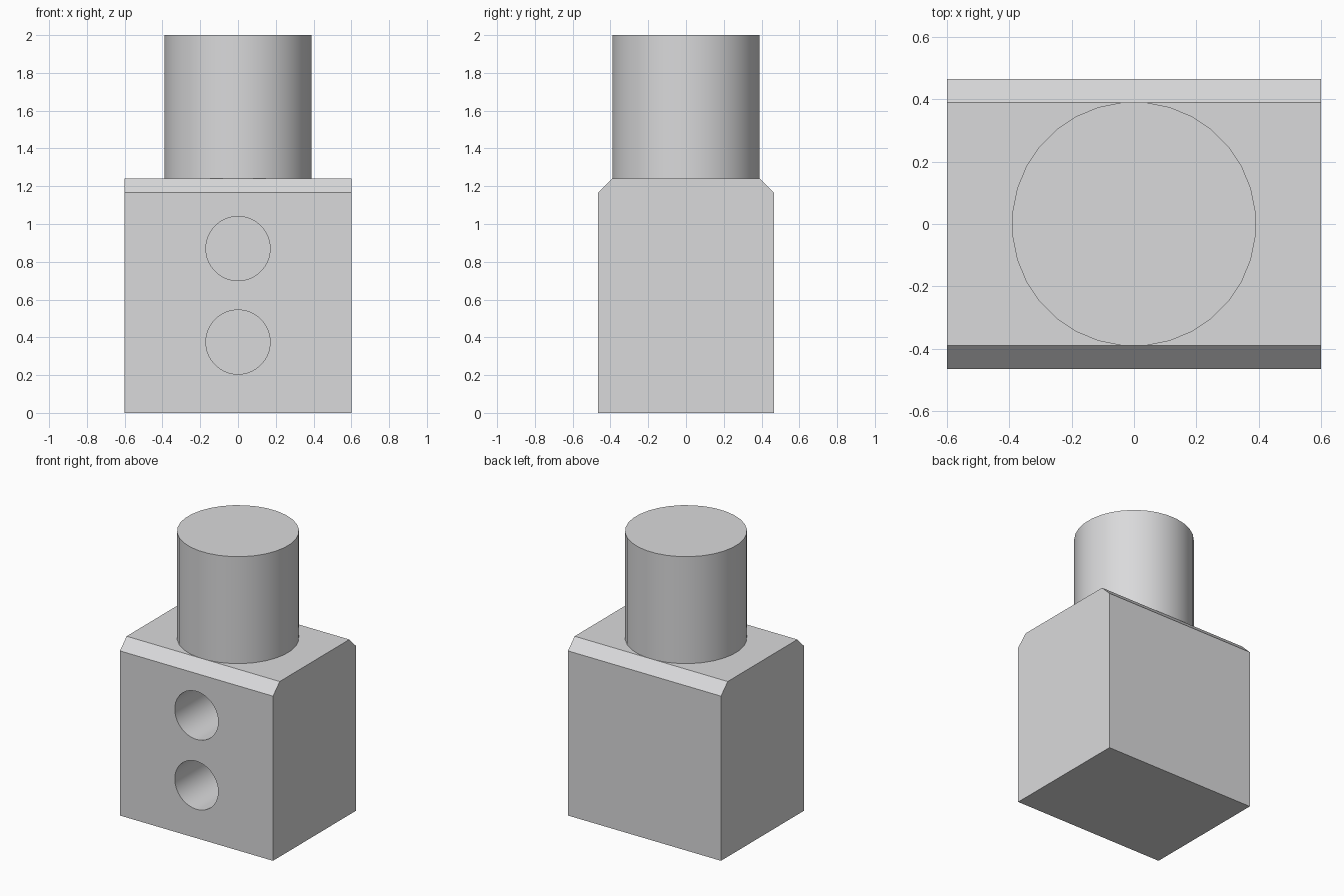
import bpy, bmesh, math
from mathutils import Matrix

if "Cube" in bpy.data.objects:
    bpy.data.objects.remove(bpy.data.objects["Cube"])

grey = bpy.data.materials.new("light_grey")
grey.diffuse_color = (0.7, 0.7, 0.71, 1)
grey.use_nodes = True
grey.node_tree.nodes["Principled BSDF"].inputs["Base Color"].default_value = grey.diffuse_color


def make_object(name, bm):
    bmesh.ops.recalc_face_normals(bm, faces=bm.faces)
    mesh = bpy.data.meshes.new(name)
    bm.to_mesh(mesh)
    bm.free()
    mesh.materials.append(grey)
    obj = bpy.data.objects.new(name, mesh)
    bpy.context.collection.objects.link(obj)
    return obj


def cylinder(name, radius, depth, sides, matrix):
    bm = bmesh.new()
    bmesh.ops.create_cone(bm, cap_ends=True, segments=sides, radius1=radius,
                          radius2=radius, depth=depth, matrix=matrix)
    return make_object(name, bm)


def smooth(obj):
    bpy.ops.object.select_all(action='DESELECT')
    obj.select_set(True)
    bpy.context.view_layer.objects.active = obj
    bpy.ops.object.shade_smooth_by_angle(angle=math.radians(30))


# Block: chamfered profile in the YZ plane, extruded along X
half = [(0.465, 0), (0.465, 1.167), (0.39, 1.242)]
profile = half + [(-y, z) for y, z in reversed(half)]
bm = bmesh.new()
face = bm.faces.new([bm.verts.new((-0.6, y, z)) for y, z in profile])
ext = bmesh.ops.extrude_face_region(bm, geom=[face])
bmesh.ops.translate(bm, vec=(1.2, 0, 0),
                    verts=[v for v in ext["geom"] if isinstance(v, bmesh.types.BMVert)])
block = make_object("block", bm)

# Two blind holes bored into the front
hole_depth = 0.7
cutters = []
for i, z in enumerate((0.375, 0.87)):
    m = (Matrix.Translation((0, -0.465 + hole_depth / 2 - 0.05, z))
         @ Matrix.Rotation(math.pi / 2, 4, 'X'))
    cutter = cylinder(f"hole_cutter_{i + 1}", 0.17, hole_depth + 0.1, 64, m)
    cutter.hide_render = True
    cutters.append(cutter)
    mod = block.modifiers.new("hole", 'BOOLEAN')
    mod.operation = 'DIFFERENCE'
    mod.solver = 'EXACT'
    mod.object = cutter

# Bake the cuts, then drop the cutters
bpy.context.view_layer.update()
deps = bpy.context.evaluated_depsgraph_get()
baked = bpy.data.meshes.new_from_object(block.evaluated_get(deps))
block.modifiers.clear()
block.data = baked
for cutter in cutters:
    bpy.data.objects.remove(cutter, do_unlink=True)
smooth(block)

# Round post on top, with facets centred on the axes
sides = 32
post = cylinder("post", 0.39 / math.cos(math.pi / sides), 0.778, sides,
                Matrix.Translation((0, 0, 2 - 0.778 / 2))
                @ Matrix.Rotation(math.pi / sides, 4, 'Z'))
smooth(post)
